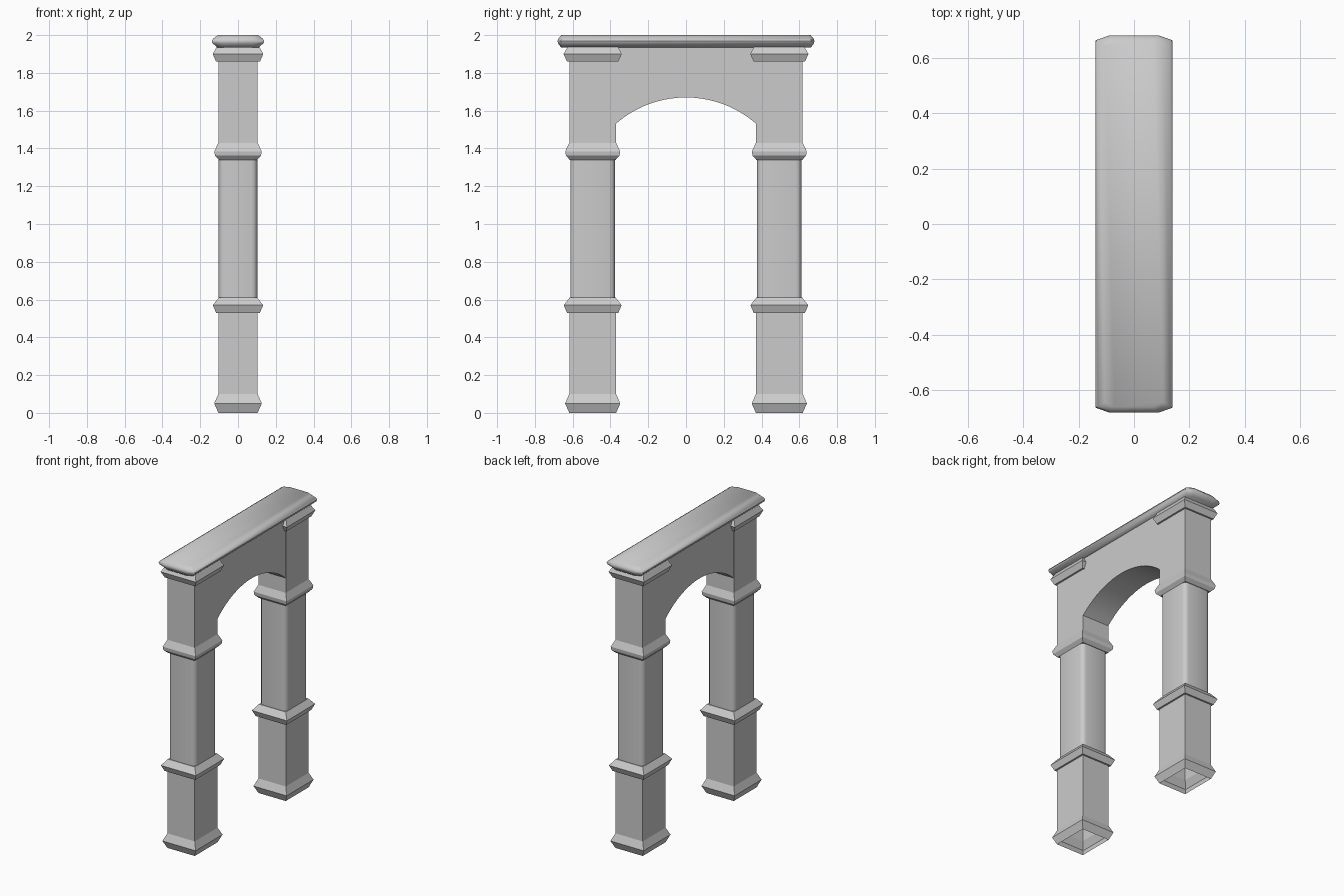
import bpy, bmesh, math

if "Cube" in bpy.data.objects:
    bpy.data.objects.remove(bpy.data.objects["Cube"])


def add_mesh(name, bm, smooth=None):
    bmesh.ops.recalc_face_normals(bm, faces=bm.faces)
    me = bpy.data.meshes.new(name)
    bm.to_mesh(me)
    bm.free()
    ob = bpy.data.objects.new(name, me)
    bpy.context.collection.objects.link(ob)
    if smooth is not None:
        bpy.context.view_layer.objects.active = ob
        ob.select_set(True)
        bpy.ops.object.shade_smooth_by_angle(angle=math.radians(smooth))
        ob.select_set(False)
    return ob


def rect(hx, hy, r=0, n=3):
    # rectangle outline with optional rounded corners
    if r == 0:
        return [(hx, hy), (-hx, hy), (-hx, -hy), (hx, -hy)]
    pts = []
    for i, (sx, sy) in enumerate([(1, 1), (-1, 1), (-1, -1), (1, -1)]):
        for k in range(n + 1):
            a = math.radians(90 * (i + k / n))
            pts.append((sx * (hx - r) + r * math.cos(a), sy * (hy - r) + r * math.sin(a)))
    return pts


def loft(name, rings, cy=0, bottom=False, top=False, smooth=None):
    # stack of outlines: list of (z, points)
    bm = bmesh.new()
    loops = [[bm.verts.new((x, y + cy, z)) for x, y in pts] for z, pts in rings]
    for a, b in zip(loops, loops[1:]):
        for i in range(len(a)):
            j = (i + 1) % len(a)
            bm.faces.new((a[i], a[j], b[j], b[i]))
    if bottom:
        bm.faces.new(loops[0][::-1])
    if top:
        bm.faces.new(loops[-1])
    return add_mesh(name, bm, smooth)


HX, HY, CY = 0.104, 0.124, 0.494
lower = [(0, 0), (0.05, 0.022), (0.10, 0), (0.53, 0), (0.53, 0.012), (0.57, 0.029), (0.61, -0.002)]
upper = [(1.34, -0.002), (1.362, 0.018), (1.385, 0.021), (1.43, 0), (1.86, 0),
         (1.86, 0.012), (1.90, 0.03), (1.94, 0.008)]

# two pillars: moulded pedestal (open underneath), rounded shaft, moulded upper block
for side, tag in ((-1, "front"), (1, "back")):
    cy = side * CY
    loft(tag + "_pedestal", [(z, rect(HX + o, HY + o)) for z, o in lower], cy, top=True)
    loft(tag + "_shaft", [(z, rect(0.102, 0.118, 0.03)) for z in (0.60, 1.35)], cy, smooth=40)
    loft(tag + "_upper_block", [(z, rect(HX + o, HY + o)) for z, o in upper], cy, bottom=True, top=True)

# arched panel between the pillars
bm = bmesh.new()
half, spring, crown, N = 0.372, 1.53, 1.67, 20
rise = crown - spring
R = (half ** 2 + rise ** 2) / (2 * rise)
A = math.asin(half / R)
prof = [(R * math.sin(t), crown - R + R * math.cos(t))
        for t in (-A + 2 * A * i / N for i in range(N + 1))]
rows = [[bm.verts.new((x, y, z)) for y, z in ((p[0], p[1]), (p[0], 1.945))]
        for x in (-HX + 0.002, HX - 0.002) for p in prof]
left, right = rows[:N + 1], rows[N + 1:]
for i in range(N):
    for s in (left, right):
        bm.faces.new((s[i][0], s[i + 1][0], s[i + 1][1], s[i][1]))
    bm.faces.new((left[i][0], right[i][0], right[i + 1][0], left[i + 1][0]))
add_mesh("arch_panel", bm, 30)


# top beam with clipped corners and a rounded edge
def clipped(o):
    x, y, cx, c = 0.139 - o, 0.68 - o * 0.6, 0.05 - o * 0.4, 0.018
    return [(x, y - c), (x - cx, y), (cx - x, y), (-x, y - c),
            (-x, c - y), (cx - x, -y), (x - cx, -y), (x, c - y)]


beam = [(1.935, 0.03), (1.957, 0.004), (1.97, 0), (1.982, 0.008), (2.0, 0.033)]
loft("top_beam", [(z, clipped(o)) for z, o in beam], bottom=True, top=True, smooth=50)
